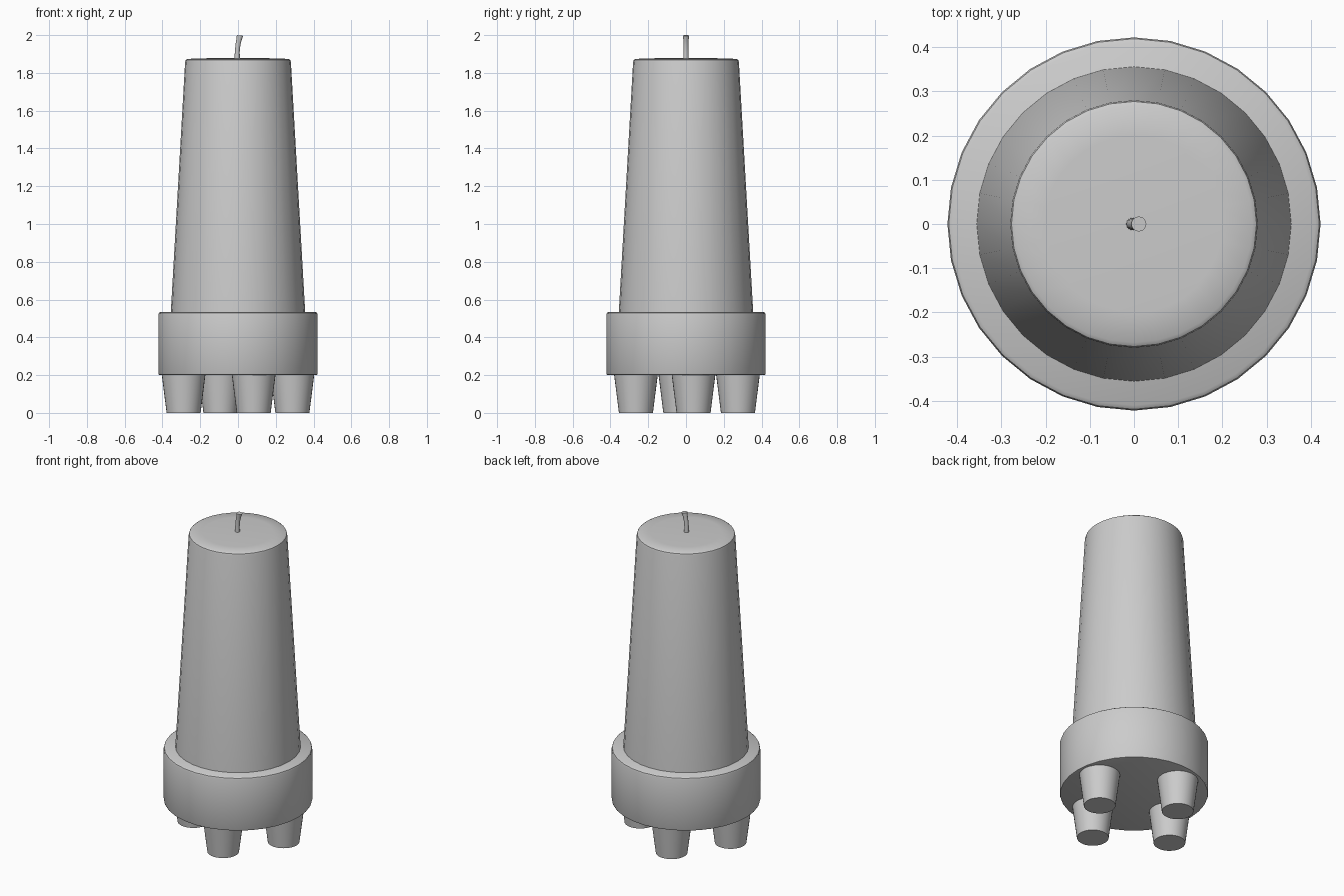
import bpy, bmesh, math

if "Cube" in bpy.data.objects:
    bpy.data.objects.remove(bpy.data.objects["Cube"])


def lathe(name, profile, loc=(0, 0, 0), sides=32):
    """Revolve (radius, z) points around z; radius 0 makes a pole."""
    bm = bmesh.new()
    rings = []
    for r, z in profile:
        if r == 0:
            rings.append([bm.verts.new((0, 0, z))])
        else:
            rings.append([bm.verts.new((r * math.cos(2 * math.pi * i / sides),
                                        r * math.sin(2 * math.pi * i / sides), z))
                          for i in range(sides)])
    for a, b in zip(rings, rings[1:]):
        for i in range(sides):
            j = (i + 1) % sides
            if len(a) == 1:
                bm.faces.new((a[0], b[j], b[i]))
            elif len(b) == 1:
                bm.faces.new((a[i], a[j], b[0]))
            else:
                bm.faces.new((a[i], a[j], b[j], b[i]))
    return finish(name, bm, loc)


def finish(name, bm, loc=(0, 0, 0)):
    bmesh.ops.recalc_face_normals(bm, faces=bm.faces[:])
    me = bpy.data.meshes.new(name)
    bm.to_mesh(me)
    bm.free()
    ob = bpy.data.objects.new(name, me)
    ob.location = loc
    bpy.context.collection.objects.link(ob)
    bpy.ops.object.select_all(action='DESELECT')
    ob.select_set(True)
    bpy.context.view_layer.objects.active = ob
    bpy.ops.object.shade_smooth_by_angle(angle=math.radians(35))
    return ob


# Round holder with softened rims
lathe("holder", [(0, 0.2), (0.413, 0.2), (0.419, 0.202), (0.422, 0.209),
                 (0.422, 0.52), (0.419, 0.529), (0.41, 0.535), (0, 0.535)])

# Tapered candle with a softened, very slightly domed top
lathe("candle", [(0, 0.53), (0.356, 0.53), (0.28, 1.858), (0.277, 1.868),
                 (0.268, 1.874), (0.2, 1.877), (0, 1.88)])

# Four tapered feet, unevenly spaced
feet = [(0.288, 0.04), (-0.093, 0.275), (-0.288, -0.03), (0.083, -0.265)]
for n, (x, y) in enumerate(feet, 1):
    lathe(f"foot_{n}", [(0, 0), (0.09, 0), (0.116, 0.205), (0, 0.205)], (x, y, 0))

# Wick: circular rings along a gently bent path (x, z, radius, tilt)
path = [(-0.004, 1.87, 0.014, 0), (-0.004, 1.91, 0.013, 0.03),
        (0, 1.95, 0.013, 0.12), (0.005, 1.975, 0.014, 0.2), (0.011, 1.998, 0.017, 0.1)]
bm = bmesh.new()
N = 16
rings = []
for x, z, r, t in path:
    rings.append([bm.verts.new((x + r * math.cos(a) * math.cos(t), r * math.sin(a),
                                z - r * math.cos(a) * math.sin(t)))
                  for a in (2 * math.pi * i / N for i in range(N))])
for a, b in zip(rings, rings[1:]):
    for i in range(N):
        bm.faces.new((a[i], a[(i + 1) % N], b[(i + 1) % N], b[i]))
bm.faces.new(rings[0])
bm.faces.new(rings[-1])
finish("wick", bm)
